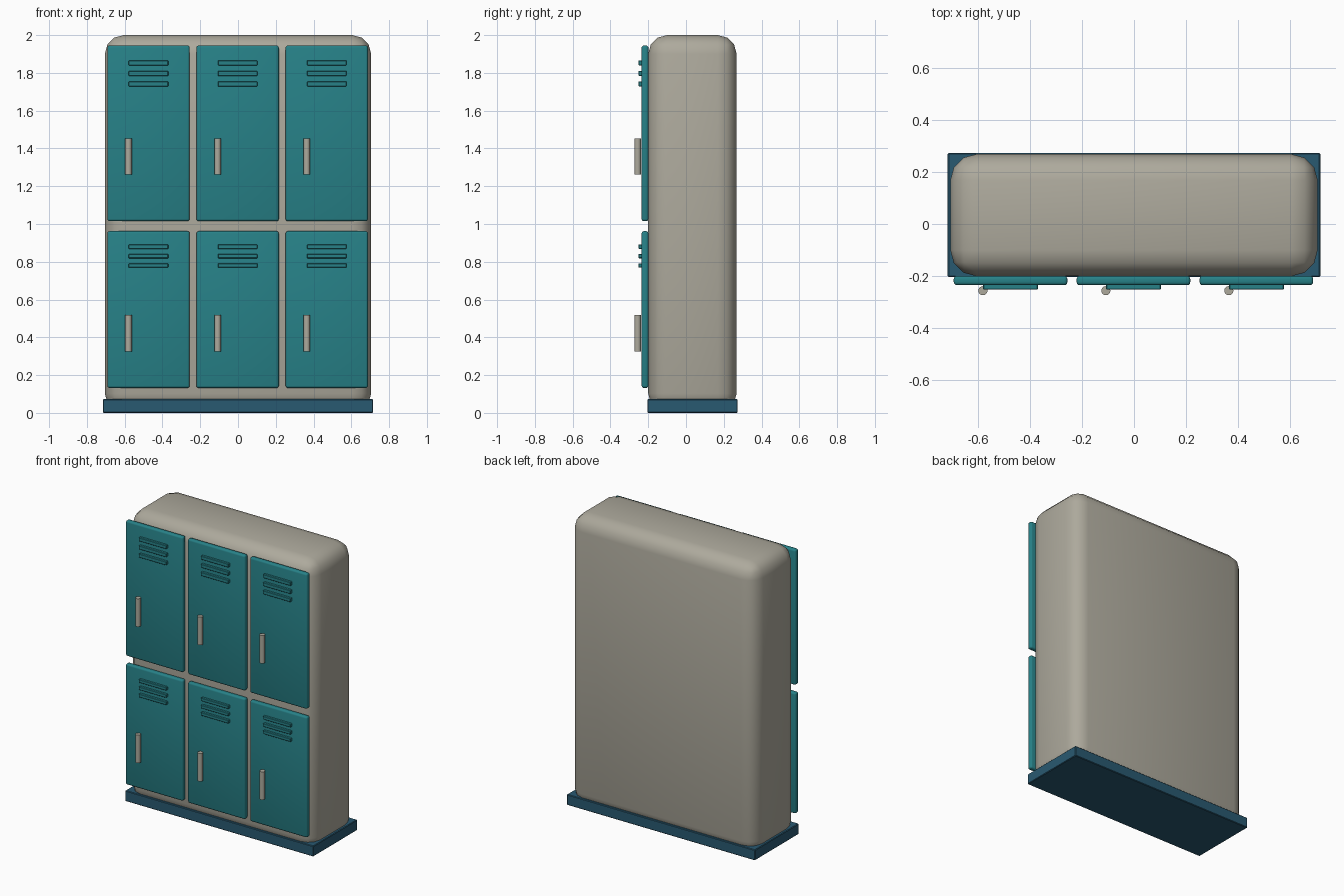
import bpy
from math import radians

if "Cube" in bpy.data.objects:
    bpy.data.objects.remove(bpy.data.objects["Cube"])


def material(name, rgb):
    m = bpy.data.materials.new(name)
    m.diffuse_color = (*rgb, 1)
    m.use_nodes = True
    m.node_tree.nodes["Principled BSDF"].inputs["Base Color"].default_value = m.diffuse_color
    return m


STONE = material("stone_paint", (0.42, 0.40, 0.335))
TEAL = material("teal_paint", (0.02, 0.22, 0.245))
NAVY = material("navy_paint", (0.022, 0.10, 0.165))


def box(name, x, y, z, mat, bevel, segments=2, angle=30):
    """Rounded box from (min, max) ranges on each axis."""
    bpy.ops.mesh.primitive_cube_add(size=1, location=[sum(r) / 2 for r in (x, y, z)])
    ob = bpy.context.object
    ob.name = name
    ob.scale = [r[1] - r[0] for r in (x, y, z)]
    bpy.ops.object.transform_apply(location=False, rotation=False, scale=True)
    ob.data.materials.append(mat)
    mod = ob.modifiers.new("rounding", 'BEVEL')
    mod.width = bevel
    mod.segments = segments
    bpy.ops.object.modifier_apply(modifier=mod.name)
    bpy.ops.object.shade_smooth_by_angle(angle=radians(angle))
    return ob


def span(centre, size):
    return (centre - size / 2, centre + size / 2)


# Cabinet body and plinth
box("cabinet_body", (-0.705, 0.705), (-0.20, 0.268), (0.003, 2.0), STONE, 0.1, 3, 60)
box("plinth", (-0.715, 0.715), (-0.204, 0.273), (0.0, 0.073), NAVY, 0.004, 1)

# Two rows of three doors, each with vent slats and a handle
rows = {"upper": (1.015, 1.945), "lower": (0.132, 0.962)}
columns = {"left": -0.474, "middle": -0.002, "right": 0.470}
for row, (bottom, top) in rows.items():
    height = top - bottom
    for column, cx in columns.items():
        tag = f"{row}_{column}"
        box(f"door_{tag}", span(cx, 0.436), (-0.235, -0.199), (bottom, top), TEAL, 0.012, 3, 40)

        # Vent slats
        for i in range(3):
            cz = top - height * (0.099 + 0.06 * i)
            box(f"vent_{tag}_{i + 1}", span(cx, 0.21), (-0.252, -0.225),
                span(cz, height * 0.028), TEAL, 0.003, 1)

        # Upright round handle
        bpy.ops.mesh.primitive_cylinder_add(
            vertices=16, radius=0.0175, depth=0.192,
            location=(cx - 0.106, -0.256, (1.357 if row == "upper" else 0.421)))
        handle = bpy.context.object
        handle.name = f"handle_{tag}"
        handle.data.materials.append(STONE)
        bpy.ops.object.shade_smooth_by_angle(angle=radians(40))
